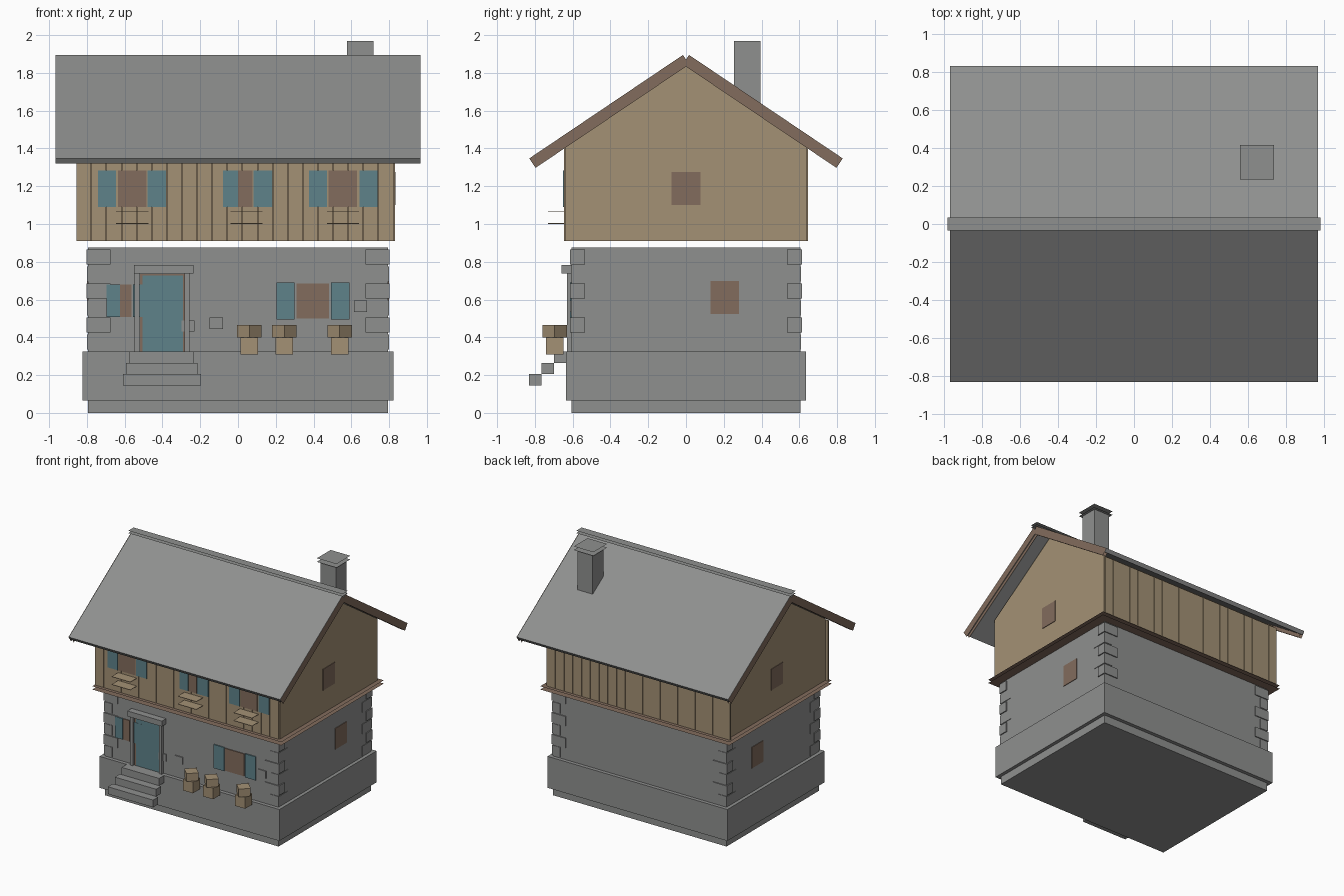
import bpy, bmesh, math
from mathutils import Matrix, Vector

if "Cube" in bpy.data.objects:
    bpy.data.objects.remove(bpy.data.objects["Cube"], do_unlink=True)


def material(name, rgb):
    m = bpy.data.materials.new(name)
    m.use_nodes = True
    m.diffuse_color = (*rgb, 1)
    m.node_tree.nodes["Principled BSDF"].inputs["Base Color"].default_value = (*rgb, 1)
    return m


STONE = material("stone_grey", (0.275, 0.28, 0.275))
TIMBER = material("timber_tan", (0.371, 0.283, 0.178))
BROWN = material("dark_brown", (0.223, 0.15, 0.109))
TEAL = material("teal_paint", (0.114, 0.223, 0.254))


def finish(name, bm, mat):
    me = bpy.data.meshes.new(name)
    bm.to_mesh(me)
    bm.free()
    me.materials.append(mat)
    ob = bpy.data.objects.new(name, me)
    bpy.context.collection.objects.link(ob)
    return ob


def box(name, mat, x, y, z, turn=0, sheet=None):
    """Box from ranges; sheet keeps only the two faces across that axis."""
    bm = bmesh.new()
    bmesh.ops.create_cube(bm, size=1)
    if sheet is not None:
        bm.normal_update()
        sides = [f for f in bm.faces if abs(f.normal[sheet]) < 0.5]
        bmesh.ops.delete(bm, geom=sides, context="FACES")
    size = [r[1] - r[0] for r in (x, y, z)]
    mid = Vector([(r[0] + r[1]) / 2 for r in (x, y, z)])
    bm.transform(Matrix.Translation(mid) @ Matrix.Rotation(turn, 4, "Z") @ Matrix.Diagonal((*size, 1)))
    return finish(name, bm, mat)


def prism(name, mat, profile, x, open_edge=False):
    """Extrude a (y, z) profile along x; open_edge leaves only the two ends."""
    bm = bmesh.new()
    ends = [[bm.verts.new((v, p, q)) for p, q in profile] for v in x]
    for e in ends:
        bm.faces.new(e)
    if not open_edge:
        n = len(profile)
        for i in range(n):
            j = (i + 1) % n
            bm.faces.new((ends[0][i], ends[0][j], ends[1][j], ends[1][i]))
    if open_edge:
        bm.normal_update()
        for f in bm.faces:
            if f.normal.x * f.verts[0].co.x < 0 and abs(f.verts[0].co.x) > 0.96:
                f.normal_flip()
    else:
        bmesh.ops.recalc_face_normals(bm, faces=bm.faces)
    return finish(name, bm, mat)


# Stone ground floor
box("stone_wall", STONE, (-0.795, 0.795), (-0.605, 0.605), (0, 0.875))
box("plinth", STONE, (-0.823, 0.823), (-0.635, 0.635), (0.065, 0.325))

# Corner stones, alternating long and short
for sx in (-1, 1):
    for sy in (-1, 1):
        for i in range(6):
            z = 0.335 + i * 0.09
            lx, ly = (0.12, 0.07) if i % 2 else (0.07, 0.12)
            out = 0.008 if i % 2 else 0.004
            xs = sorted((sx * (0.795 + out), sx * (0.795 - lx)))
            ys = sorted((sy * (0.605 + out), sy * (0.605 - ly)))
            box("corner_stone", STONE, xs, ys, (z, z + 0.08))

# Single raised stones on the front wall
for x, z in ((-0.115, 0.475), (0.648, 0.565), (-0.265, 0.46)):
    box("wall_stone", STONE, (x - 0.035, x + 0.035), (-0.613, -0.604), (z - 0.03, z + 0.03))

# Floor band between the storeys
box("floor_band", BROWN, (-0.865, 0.865), (-0.67, 0.67), (0.88, 0.907), sheet=2)

# Timber upper storey with gables and vertical boards
SLOPE = 0.667
prism("timber_storey", TIMBER,
      [(-0.637, 0.91), (0.637, 0.91), (0.637, 1.42), (0, 1.845), (-0.637, 1.42)], (-0.83, 0.83))
for i in range(21):
    x = -0.855 + i * 0.08
    for y in ((-0.645, -0.636), (0.636, 0.645)):
        box("wall_board", TIMBER, (x, x + 0.077), y, (0.91, 1.41))

# Roof slabs and barge boards
angle = math.atan(SLOPE)
normal = Vector((math.sin(angle), math.cos(angle)))
top, eave = Vector((0.016, 1.895)), Vector((0.83, 1.347))


def roof_profile(side, depth):
    pts = [top, eave, eave - normal * depth, top - normal * depth]
    return [(side * p.x, p.y) for p in pts]


for s in (-1, 1):
    prism("roof_slab", STONE, roof_profile(s, 0.032), (-0.967, 0.967))
    for e in (-1, 1):
        prism("barge_board", BROWN, roof_profile(s, 0.06), (e * 0.945, e * 0.97), True)
box("ridge_cap", STONE, (-0.98, 0.98), (-0.035, 0.035), (1.9, 1.92), sheet=2)

# Chimney and its cap
box("chimney", STONE, (0.577, 0.717), (0.255, 0.395), (1.55, 1.968))
box("chimney_cap", STONE, (0.557, 0.737), (0.235, 0.415), (1.97, 2.0), sheet=2)


# Windows with shutters
def plate(name, mat, x, z, y, lift=0.006):
    return box(name, mat, x, (y - lift, y + 0.003), z)


def window(pane, left, right, z, y, grow=0.0):
    plate("window_pane", BROWN, pane, z, y, 0.004)
    for s in (left, right):
        plate("shutter", TEAL, s, (z[0] - grow, z[1] + grow), y)


UP, LOW = -0.645, -0.608
high = (1.09, 1.283)
window((-0.635, -0.485), (-0.74, -0.645), (-0.478, -0.38), high, UP)
window((0, 0.076), (-0.08, 0), (0.082, 0.183), high, UP)
window((0.48, 0.63), (0.375, 0.47), (0.642, 0.738), high, UP)
window((0.31, 0.482), (0.205, 0.3), (0.492, 0.59), (0.5, 0.685), LOW, 0.005)
window((-0.626, -0.565), (-0.695, -0.626), (-0.555, -0.455), (0.508, 0.68), LOW)

# Sill and shelf under each upper window
for x in (-0.56, 0.045, 0.555):
    for z in (1.0, 1.065):
        box("window_sill", TIMBER, (x - 0.085, x + 0.085), (-0.73, -0.645), (z, z + 0.004))

# Side windows on both gable ends
for s in (-1, 1):
    for wall, y, z in ((0.83, (-0.078, 0.076), (1.1, 1.275)), (0.795, (0.13, 0.28), (0.523, 0.697))):
        box("side_window", BROWN, sorted((s * (wall - 0.003), s * (wall + 0.005))), y, z)

# Door, frame and canopy
plate("door_frame", BROWN, (-0.52, -0.283), (0.325, 0.735), LOW, 0.003)
plate("door", TEAL, (-0.505, -0.29), (0.325, 0.727), LOW, 0.0045)
box("door_canopy", STONE, (-0.55, -0.235), (-0.66, -0.605), (0.738, 0.783))
for x in (-0.535, -0.27):
    box("door_jamb", STONE, (x - 0.013, x + 0.013), (-0.63, -0.605), (0.325, 0.738))

# Entrance steps
for i in range(3):
    w = 0.207 - i * 0.018
    y = -0.83 + i * 0.065
    z = 0.145 + i * 0.06
    box("step", STONE, (-0.403 - w, -0.403 + w), (y, y + 0.065), (z, z + 0.06))

# Planters: square tub with a turned box on top
for x in (0.06, 0.245, 0.538):
    box("planter_tub", TIMBER, (x - 0.046, x + 0.046), (-0.741, -0.649), (0.308, 0.4))
    box("planter_box", TIMBER, (x - 0.046, x + 0.046), (-0.741, -0.649), (0.4, 0.465),
        turn=math.pi / 4)
